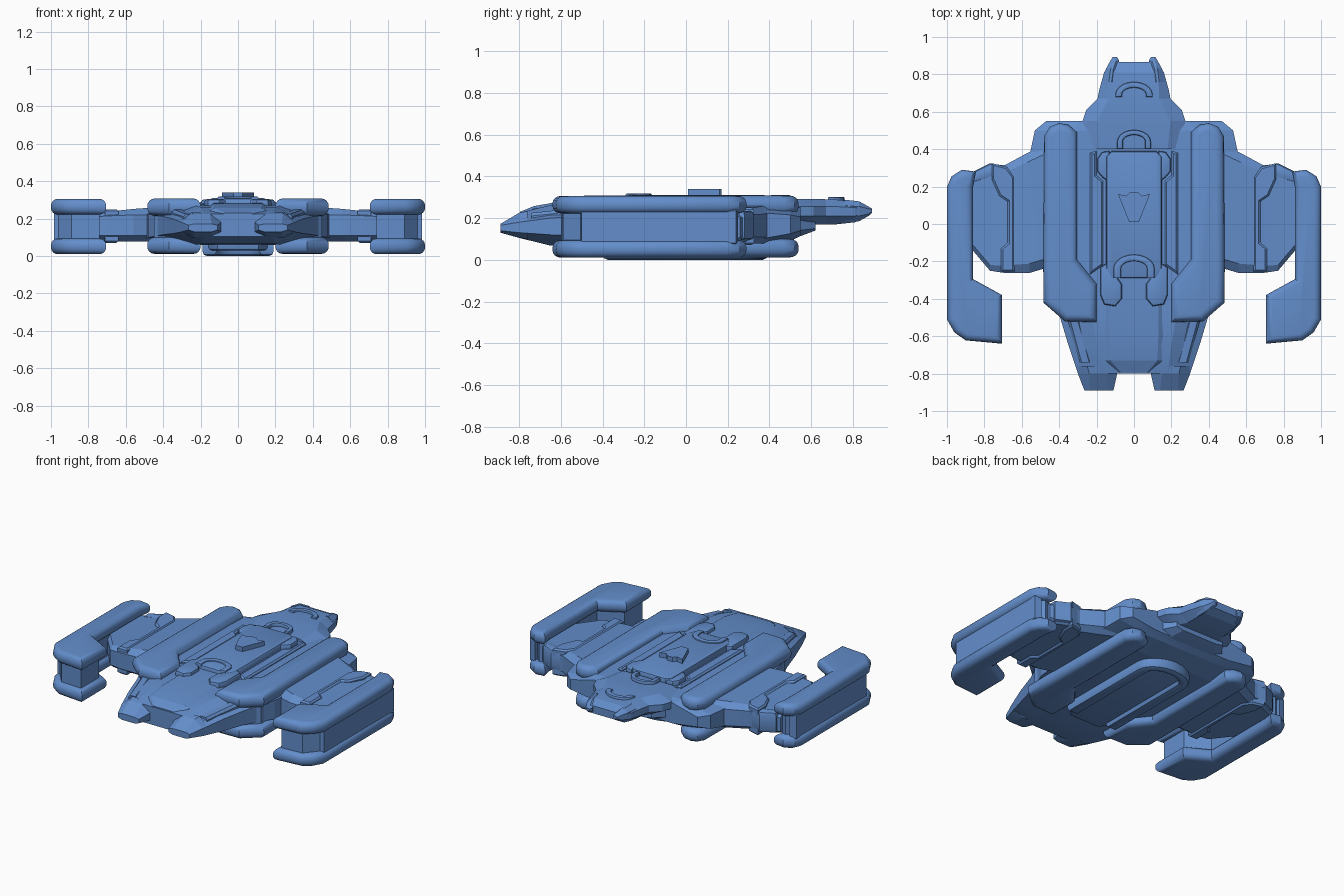
import bpy, bmesh, math

BLUE = bpy.data.materials.new("hull_blue")
BLUE.diffuse_color = (0.125, 0.27, 0.60, 1)


def finish(name, bm, mirror=False, angle=32):
    bmesh.ops.recalc_face_normals(bm, faces=bm.faces)
    me = bpy.data.meshes.new(name)
    bm.to_mesh(me)
    bm.free()
    me.materials.append(BLUE)
    ob = bpy.data.objects.new(name, me)
    bpy.context.collection.objects.link(ob)
    bpy.ops.object.select_all(action='DESELECT')
    ob.select_set(True)
    bpy.context.view_layer.objects.active = ob
    bpy.ops.object.shade_smooth_by_angle(angle=math.radians(angle))
    if mirror:
        ob.modifiers.new("Mirror", 'MIRROR').use_axis[0] = True
    return ob


def slab(name, outline, z0, z1, bevel=0.0, seg=1, mirror=False):
    """Extruded plan outline with rounded top and bottom rims."""
    bm = bmesh.new()
    face = bm.faces.new([bm.verts.new((x, y, z0)) for x, y in outline])
    ext = bmesh.ops.extrude_face_region(bm, geom=[face], use_keep_orig=True)
    for v in ext["geom"]:
        if isinstance(v, bmesh.types.BMVert):
            v.co.z = z1
    bmesh.ops.recalc_face_normals(bm, faces=bm.faces)
    if bevel:
        rims = [e for e in bm.edges if abs(e.verts[0].co.z - e.verts[1].co.z) < 1e-5]
        bmesh.ops.bevel(bm, geom=rims, offset=bevel, segments=seg, profile=0.5,
                        affect='EDGES', clamp_overlap=True)
    return finish(name, bm, mirror)


def loft(name, axis, sections, mirror=False):
    """Faceted hull from octagonal sections (pos, lo, hi, inset, zb, z1, z2, zt)."""
    bm = bmesh.new()
    rings = []
    for pos, lo, hi, i, zb, z1, z2, zt in sections:
        pts = [(hi, z1), (hi, z2), (hi - i, zt), (lo + i, zt),
               (lo, z2), (lo, z1), (lo + i, zb), (hi - i, zb)]
        rings.append([bm.verts.new((pos, a, z) if axis == 'X' else (a, pos, z)) for a, z in pts])
    for r, s in zip(rings, rings[1:]):
        for k in range(8):
            bm.faces.new((r[k], r[(k + 1) % 8], s[(k + 1) % 8], s[k]))
    bm.faces.new(rings[0])
    bm.faces.new(rings[-1])
    return finish(name, bm, mirror, 12)


def sym(half):
    """Complete a right-half outline across x = 0."""
    return half + [(-x, y) for x, y in reversed(half)]


def arch(name, cy, r, t, leg, z0, z1, bevel=0.008):
    """Raised half-ring with straight legs pointing to -y."""
    arc = [math.pi * k / 10 for k in range(11)]
    out = [(r * math.cos(a), cy + r * 0.7 * math.sin(a)) for a in arc]
    inn = [((r - t) * math.cos(a), cy + (r - t) * 0.6 * math.sin(a)) for a in reversed(arc)]
    pts = [(r, cy - leg)] + out + [(-r, cy - leg), (-r + t, cy - leg)] + inn + [(r - t, cy - leg)]
    return slab(name, pts, z0, z1, bevel, 2)


# Main hull, nose to shoulders
loft("main_hull", 'Y', [
    (-0.80, -0.30, 0.30, 0.12, 0.105, 0.13, 0.18, 0.225),
    (-0.65, -0.35, 0.35, 0.15, 0.068, 0.12, 0.20, 0.262),
    (-0.50, -0.395, 0.395, 0.17, 0.06, 0.115, 0.21, 0.27),
    (-0.30, -0.48, 0.48, 0.18, 0.06, 0.10, 0.225, 0.27),
    (0.36, -0.56, 0.56, 0.22, 0.06, 0.10, 0.225, 0.27),
    (0.50, -0.53, 0.53, 0.20, 0.09, 0.125, 0.215, 0.265),
    (0.55, -0.47, 0.47, 0.18, 0.115, 0.14, 0.205, 0.25),
])
# Forked nose tips
loft("nose_fork", 'Y', [
    (-0.89, 0.11, 0.265, 0.03, 0.13, 0.14, 0.165, 0.172),
    (-0.80, 0.09, 0.30, 0.06, 0.105, 0.13, 0.18, 0.225),
    (-0.76, 0.09, 0.31, 0.06, 0.10, 0.13, 0.18, 0.233)], True)
# Cockpit plate and side strips on the nose
loft("nose_plate", 'Y', [
    (-0.795, -0.09, 0.09, 0.02, 0.15, 0.16, 0.215, 0.23),
    (-0.73, -0.15, 0.15, 0.025, 0.15, 0.17, 0.245, 0.257),
    (-0.60, -0.155, 0.155, 0.025, 0.15, 0.17, 0.265, 0.28),
    (-0.28, -0.155, 0.155, 0.025, 0.15, 0.17, 0.268, 0.285)])
loft("nose_strip", 'Y', [
    (-0.74, 0.23, 0.29, 0.01, 0.15, 0.16, 0.21, 0.225),
    (-0.50, 0.29, 0.36, 0.015, 0.12, 0.14, 0.235, 0.25)], True)
# Rear under-hull beneath the tail
loft("rear_block", 'Y', [
    (0.40, -0.27, 0.27, 0.08, 0.075, 0.12, 0.21, 0.25),
    (0.54, -0.24, 0.24, 0.07, 0.11, 0.14, 0.20, 0.24),
    (0.62, -0.18, 0.18, 0.05, 0.14, 0.15, 0.19, 0.22)])
# Tail deck with two small horns
loft("tail_deck", 'Y', [
    (0.40, -0.24, 0.24, 0.06, 0.18, 0.20, 0.26, 0.285),
    (0.55, -0.275, 0.275, 0.08, 0.172, 0.21, 0.255, 0.292),
    (0.61, -0.255, 0.255, 0.09, 0.17, 0.21, 0.255, 0.292),
    (0.67, -0.195, 0.195, 0.06, 0.17, 0.21, 0.255, 0.29),
    (0.72, -0.185, 0.185, 0.05, 0.17, 0.21, 0.255, 0.288),
    (0.81, -0.16, 0.16, 0.04, 0.18, 0.21, 0.25, 0.28),
    (0.865, -0.13, 0.13, 0.03, 0.205, 0.22, 0.24, 0.255)])
loft("tail_horn", 'Y', [
    (0.76, 0.09, 0.165, 0.03, 0.175, 0.21, 0.26, 0.288),
    (0.83, 0.085, 0.15, 0.025, 0.185, 0.21, 0.255, 0.28),
    (0.875, 0.08, 0.125, 0.015, 0.21, 0.22, 0.245, 0.255),
    (0.892, 0.09, 0.115, 0.01, 0.225, 0.23, 0.24, 0.245)], True)
# Raised arches along the centre line
arch("tail_arch", 0.69, 0.10, 0.035, 0.01, 0.27, 0.302)
arch("spine_rear_arch", 0.44, 0.09, 0.03, 0.04, 0.27, 0.31)
arch("spine_front_arch", -0.24, 0.11, 0.04, 0.05, 0.27, 0.318)

# Dorsal spine with shoulder blocks and forward prongs
slab("dorsal_spine", sym([(0.12, -0.29), (0.15, -0.24), (0.15, 0.36), (0.12, 0.39)]),
     0.24, 0.31, 0.015, 2)
slab("spine_shoulder", [(0.13, 0.22), (0.17, 0.25), (0.195, 0.28), (0.195, 0.35),
                        (0.17, 0.385), (0.13, 0.39)], 0.24, 0.303, 0.012, 2, True)
slab("spine_prong", [(0.08, -0.30), (0.065, -0.32), (0.065, -0.40), (0.10, -0.44), (0.16, -0.43),
                     (0.18, -0.38), (0.18, -0.23), (0.13, -0.20)], 0.24, 0.305, 0.015, 2, True)
slab("spine_side_rail", [(0.165, -0.22), (0.235, -0.27), (0.235, 0.38), (0.20, 0.39),
                         (0.20, 0.26), (0.165, 0.23)], 0.24, 0.285, 0.01, 1, True)
# Plain raised hatch on the spine
slab("dorsal_hatch", sym([(0.025, 0.01), (0.05, 0.07), (0.085, 0.16), (0.04, 0.15), (0.02, 0.17)]),
     0.30, 0.34)

# Long nacelles above and below the hull
nacelle = [(0.20, -0.525), (0.37, -0.52), (0.485, -0.42), (0.485, -0.24), (0.48, 0.47),
           (0.45, 0.52), (0.40, 0.54), (0.35, 0.53), (0.305, 0.49), (0.305, -0.19), (0.20, -0.32)]
slab("upper_nacelle", nacelle, 0.215, 0.308, 0.04, 4, True)
slab("lower_nacelle", nacelle, 0.012, 0.10, 0.038, 4, True)
slab("nacelle_core", [(0.24, -0.47), (0.36, -0.48), (0.45, -0.40), (0.45, 0.40), (0.32, 0.40),
                      (0.32, -0.15), (0.24, -0.30)], 0.06, 0.26, 0, 1, True)

# Ventral keel with a thick rounded rear rim
slab("ventral_keel", sym([(0.11, -0.47), (0.17, -0.38), (0.17, 0.26), (0.08, 0.34)]),
     0.03, 0.10, 0.015, 2)
arch("keel_rim", 0.26, 0.19, 0.075, 0.66, 0.0, 0.09, 0.025)

# Wings between hull and pods
loft("wing", 'X', [
    (0.42, -0.22, 0.45, 0.05, 0.08, 0.11, 0.22, 0.262),
    (0.56, -0.262, 0.385, 0.05, 0.078, 0.11, 0.22, 0.252),
    (0.69, -0.262, 0.315, 0.04, 0.08, 0.11, 0.215, 0.238),
    (0.77, -0.25, 0.315, 0.03, 0.085, 0.11, 0.21, 0.23),
    (0.88, -0.12, 0.26, 0.03, 0.09, 0.11, 0.20, 0.225)], True)
# Stepped wing rib, top and bottom
rib = [(0.64, -0.255), (0.71, -0.255), (0.71, -0.13), (0.675, -0.10), (0.675, 0.12), (0.72, 0.15),
       (0.76, 0.24), (0.76, 0.325), (0.68, 0.305), (0.64, 0.25)]
slab("wing_rib_top", rib, 0.19, 0.25, 0.01, 1, True)
slab("wing_rib_bottom", rib, 0.07, 0.13, 0.01, 1, True)
slab("wing_joint", [(0.72, 0.26), (0.86, 0.22), (0.86, 0.28), (0.77, 0.325), (0.71, 0.315)],
     0.095, 0.235, 0.02, 2, True)

# Outer hooked pods: two rounded rails joined by a web
pod = [(0.705, -0.64), (0.90, -0.622), (0.96, -0.58), (1.0, -0.51), (1.0, 0.20), (0.975, 0.255),
       (0.92, 0.29), (0.845, 0.28), (0.86, 0.20), (0.86, -0.295), (0.705, -0.38)]
slab("pod_upper_rail", pod, 0.222, 0.306, 0.036, 4, True)
slab("pod_lower_rail", pod, 0.010, 0.094, 0.036, 4, True)
slab("pod_web", [(0.74, -0.60), (0.89, -0.59), (0.965, -0.50), (0.965, 0.20), (0.91, 0.25),
                 (0.88, 0.24), (0.88, -0.32), (0.74, -0.41)], 0.05, 0.26, 0, 1, True)
slab("pod_side_panel", [(0.94, -0.51), (0.985, -0.50), (0.985, 0.24), (0.94, 0.25)],
     0.07, 0.245, 0.01, 1, True)
